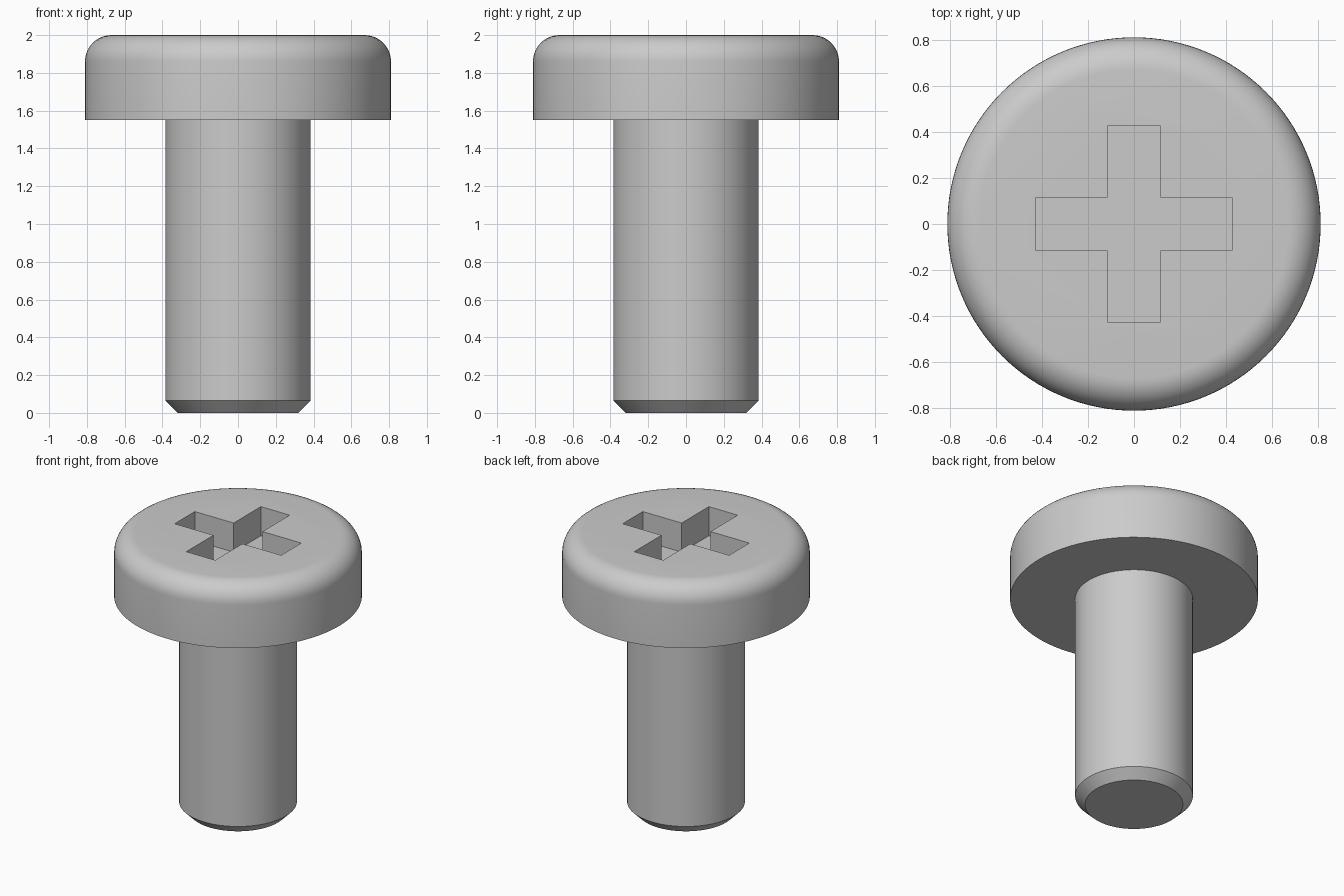
import bpy, bmesh, math

if "Cube" in bpy.data.objects:
    bpy.data.objects.remove(bpy.data.objects["Cube"])

SEGMENTS = 128


def finish(bm, name):
    bmesh.ops.recalc_face_normals(bm, faces=bm.faces)
    mesh = bpy.data.meshes.new(name)
    bm.to_mesh(mesh)
    bm.free()
    obj = bpy.data.objects.new(name, mesh)
    bpy.context.collection.objects.link(obj)
    return obj


def lathe(name, profile):
    """Solid of revolution about z; end rings are closed with flat caps."""
    bm = bmesh.new()
    rings = []
    for r, z in profile:
        rings.append([bm.verts.new((r * math.cos(2 * math.pi * i / SEGMENTS),
                                    r * math.sin(2 * math.pi * i / SEGMENTS), z))
                      for i in range(SEGMENTS)])
    for lo, hi in zip(rings, rings[1:]):
        for i in range(SEGMENTS):
            j = (i + 1) % SEGMENTS
            bm.faces.new((lo[i], lo[j], hi[j], hi[i]))
    bm.faces.new(rings[0][::-1])
    bm.faces.new(rings[-1])
    return finish(bm, name)


def cross_prism(name, half_width, half_length, z0, z1):
    """Plus-shaped prism, one arm outline repeated four times."""
    bm = bmesh.new()
    w, l = half_width, half_length
    outline = []
    for k in range(4):
        c, s = round(math.cos(k * math.pi / 2)), round(math.sin(k * math.pi / 2))
        for x, y in ((l, -w), (l, w), (w, w)):
            outline.append((x * c - y * s, x * s + y * c))
    face = bm.faces.new([bm.verts.new((x, y, z0)) for x, y in outline])
    result = bmesh.ops.extrude_face_region(bm, geom=[face])
    for v in result["geom"]:
        if isinstance(v, bmesh.types.BMVert):
            v.co.z = z1
    return finish(bm, name)


# Shank with chamfered tip, flat head underside, and rounded head rim
head_r, fillet = 0.81, 0.14
profile = [(0.32, 0), (0.385, 0.065), (0.385, 1.55), (head_r, 1.55)]
for i in range(11):
    a = math.radians(9 * i)
    profile.append((head_r - fillet + fillet * math.cos(a),
                    2 - fillet + fillet * math.sin(a)))
screw = lathe("screw", profile)

# Cross-shaped driver recess
cutter = cross_prism("recess_cutter", 0.115, 0.425, 1.79, 2.2)
cutter.hide_render = True
cut = screw.modifiers.new("driver_recess", 'BOOLEAN')
cut.operation = 'DIFFERENCE'
cut.solver = 'EXACT'
cut.object = cutter

# Apply the recess, drop the cutter, then shade
bpy.context.view_layer.objects.active = screw
screw.select_set(True)
cutter.select_set(False)
bpy.ops.object.modifier_apply(modifier=cut.name)
bpy.data.objects.remove(cutter)
bpy.ops.object.shade_smooth_by_angle(angle=math.radians(30))
